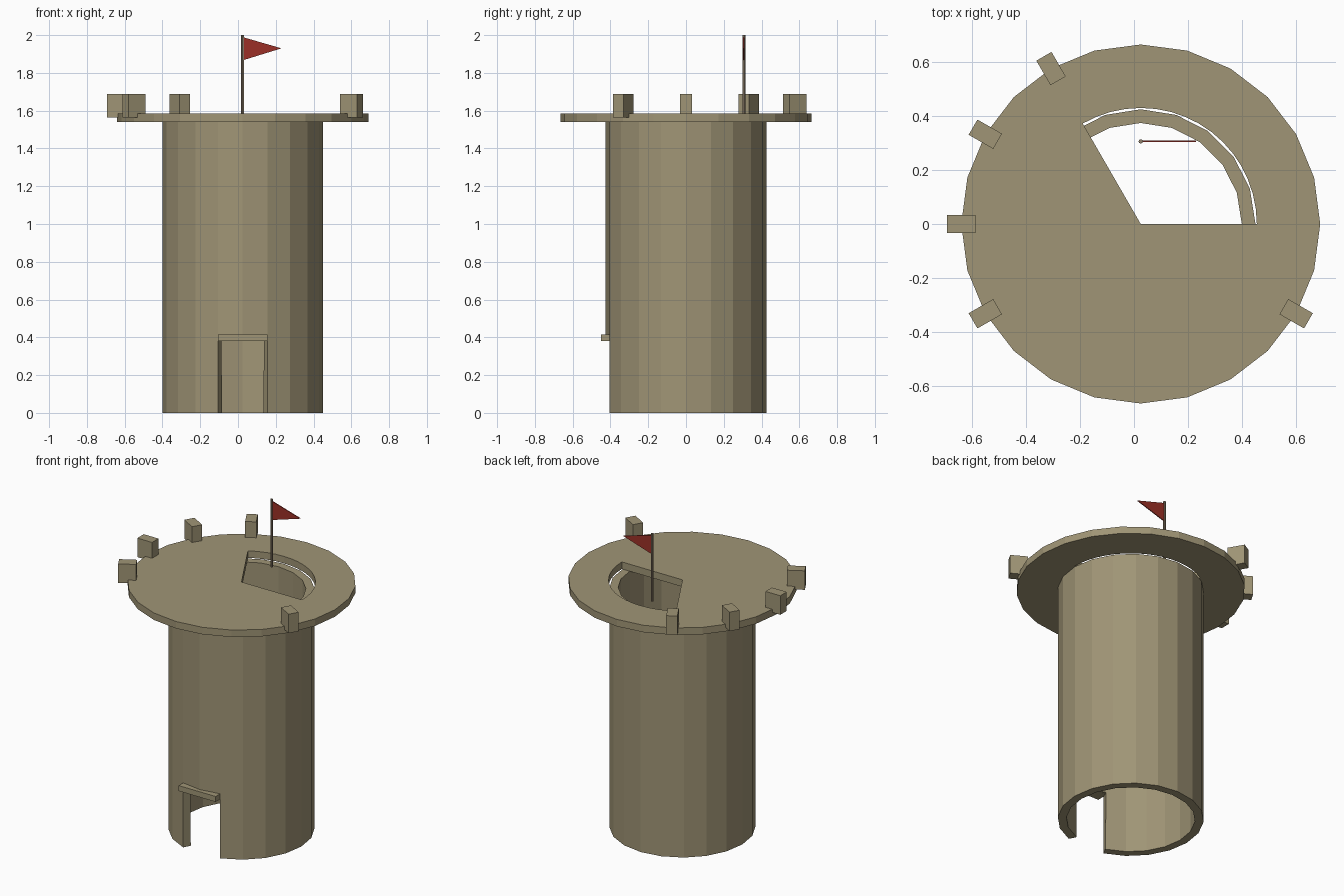
import bpy, bmesh, math
from mathutils import Matrix, Vector

cube = bpy.data.objects.get("Cube")
if cube:
    bpy.data.objects.remove(cube)

AXIS = Vector((0.025, 0, 0))  # tower axis
WALL_R, DECK_R, HOLE_R = 0.425, 0.665, 0.43
DOOR_TOP, DECK_Z, DECK_TOP = 0.38, 1.54, 1.585


def material(name, rgb):
    m = bpy.data.materials.new(name)
    m.use_nodes = True
    m.diffuse_color = (*rgb, 1)
    m.node_tree.nodes["Principled BSDF"].inputs["Base Color"].default_value = (*rgb, 1)
    return m


STONE = material("sandy stone", (0.35, 0.30, 0.18))
POLE = material("weathered wood", (0.28, 0.22, 0.15))
RED = material("flag red", (0.33, 0.03, 0.02))


def finish(name, bm, mat):
    bmesh.ops.recalc_face_normals(bm, faces=bm.faces)
    mesh = bpy.data.meshes.new(name)
    bm.to_mesh(mesh)
    bm.free()
    mesh.materials.append(mat)
    ob = bpy.data.objects.new(name, mesh)
    bpy.context.collection.objects.link(ob)
    return ob


def polar(r, degrees, z):
    a = math.radians(degrees)
    return AXIS + Vector((r * math.cos(a), r * math.sin(a), z))


def extrude(bm, offset):
    out = bmesh.ops.extrude_face_region(bm, geom=bm.faces[:], use_keep_orig=True)
    verts = [v for v in out["geom"] if isinstance(v, bmesh.types.BMVert)]
    bmesh.ops.translate(bm, verts=verts, vec=offset)


def box(name, size, centre, mat, turn=0):
    bm = bmesh.new()
    place = (Matrix.Translation(centre) @ Matrix.Rotation(math.radians(turn), 4, "Z")
             @ Matrix.Diagonal((*size, 1)))
    bmesh.ops.create_cube(bm, size=1, matrix=place)
    return finish(name, bm, mat)


# Round wall: 20 panels, with the two front panels left out at the doorway
bm = bmesh.new()
SIDES = 20
rings = [[bm.verts.new(polar(WALL_R, i * 360 / SIDES, z)) for i in range(SIDES)]
         for z in (0, DOOR_TOP, DECK_Z)]
for level in range(2):
    low, high = rings[level], rings[level + 1]
    for i in range(SIDES):
        if level == 0 and i in (14, 15):
            continue
        j = (i + 1) % SIDES
        bm.faces.new((low[i], low[j], high[j], high[i]))
wall = finish("tower_wall", bm, STONE)
shell = wall.modifiers.new("thickness", "SOLIDIFY")
shell.thickness = 0.05
shell.offset = -1
shell.use_even_offset = True

# Door lintel
box("door_lintel", (0.262, 0.08, 0.035), AXIS + Vector((0, -0.41, 0.397)), STONE)

# Overhanging deck with a wedge-shaped stair opening
bm = bmesh.new()
rim = [bm.verts.new(polar(DECK_R, i * 15, DECK_Z)) for i in range(24)]
arc = [bm.verts.new(polar(HOLE_R, i * 7.5, DECK_Z)) for i in range(17)]
hub = bm.verts.new(polar(0, 0, DECK_Z))
for i in range(8):
    bm.faces.new((rim[i], rim[i + 1], arc[2 * i + 2], arc[2 * i + 1], arc[2 * i]))
bm.faces.new([hub, arc[-1]] + rim[8:] + [rim[0], arc[0]])
extrude(bm, (0, 0, DECK_TOP - DECK_Z))
finish("deck", bm, STONE)

# Surviving battlement blocks around the rim
for n, angle in enumerate((120, 150, 180, 210, 330), 1):
    box(f"battlement_{n}", (0.105, 0.065, 0.122), polar(DECK_R, angle, 1.626), STONE, angle)

# Flagpole
POLE_AT = AXIS + Vector((0, 0.306, 0))
bm = bmesh.new()
bmesh.ops.create_cone(bm, cap_ends=True, segments=8, radius1=0.008, radius2=0.008, depth=0.435,
                      matrix=Matrix.Translation(POLE_AT + Vector((0, 0, 1.7825))))
finish("flagpole", bm, POLE)

# Pennant
bm = bmesh.new()
corners = ((0.005, 1.868), (0.205, 1.93), (0.005, 1.988))
bm.faces.new([bm.verts.new(POLE_AT + Vector((x, -0.003, z))) for x, z in corners])
extrude(bm, (0, 0.006, 0))
finish("pennant", bm, RED)
